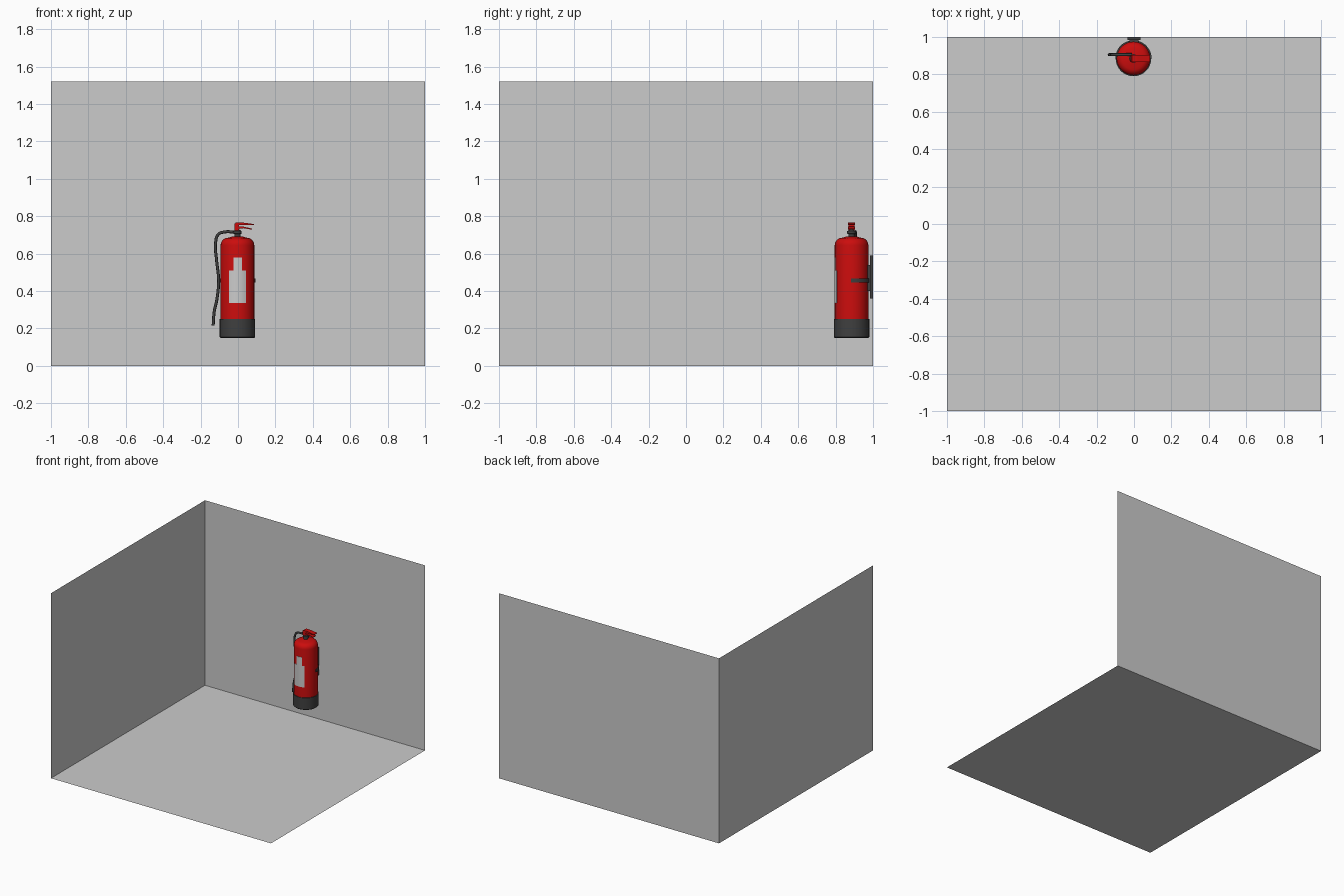
import bpy, bmesh, math
from mathutils import Vector

cube = bpy.data.objects.get("Cube")
if cube:
    bpy.data.objects.remove(cube, do_unlink=True)

CX, CY, R = -0.003, 0.885, 0.09


def material(name, r, g, b):
    m = bpy.data.materials.new(name)
    m.use_nodes = True
    m.diffuse_color = (r, g, b, 1)
    m.node_tree.nodes["Principled BSDF"].inputs["Base Color"].default_value = (r, g, b, 1)
    return m


GREY = material("light grey", 0.6, 0.6, 0.6)
RED = material("red", 0.6, 0.004, 0.004)
BLACK = material("charcoal", 0.05, 0.05, 0.05)


def build(name, verts, faces, mat, smooth=False):
    mesh = bpy.data.meshes.new(name)
    mesh.from_pydata(verts, [], faces)
    bm = bmesh.new()
    bm.from_mesh(mesh)
    bmesh.ops.recalc_face_normals(bm, faces=bm.faces)
    bm.to_mesh(mesh)
    bm.free()
    mesh.materials.append(mat)
    ob = bpy.data.objects.new(name, mesh)
    bpy.context.collection.objects.link(ob)
    if smooth:
        bpy.ops.object.select_all(action="DESELECT")
        ob.select_set(True)
        bpy.context.view_layer.objects.active = ob
        bpy.ops.object.shade_smooth_by_angle(angle=math.radians(35))
    return ob


def lathe(name, profile, mat, n=32):
    """Closed solid of revolution about the cylinder axis."""
    verts = [(CX + r * math.cos(2 * math.pi * i / n), CY + r * math.sin(2 * math.pi * i / n), z)
             for r, z in profile for i in range(n)]
    faces = [(k * n + i, k * n + (i + 1) % n, (k + 1) * n + (i + 1) % n, (k + 1) * n + i)
             for k in range(len(profile) - 1) for i in range(n)]
    faces += [tuple(range(n)), tuple(range(len(verts) - n, len(verts)))]
    return build(name, verts, faces, mat, True)


def extrude(name, outline, y0, y1, mat):
    """Outline in x and z, pushed along y."""
    n = len(outline)
    verts = [(x, y, z) for y in (y0, y1) for x, z in outline]
    faces = [(i, (i + 1) % n, n + (i + 1) % n, n + i) for i in range(n)]
    faces += [tuple(range(n)), tuple(range(n, 2 * n))]
    return build(name, verts, faces, mat)


def box(name, x0, x1, y0, y1, z0, z1, mat):
    return extrude(name, [(x0, z0), (x1, z0), (x1, z1), (x0, z1)], y0, y1, mat)


def curved_plate(name, radius, a0, a1, z0, z1, thick, mat, n=12):
    """Thin plate wrapped around the cylinder, angles in degrees."""
    verts = []
    for i in range(n + 1):
        a = math.radians(a0 + (a1 - a0) * i / n)
        for r, z in ((radius, z0), (radius + thick, z0), (radius + thick, z1), (radius, z1)):
            verts.append((CX + r * math.cos(a), CY + r * math.sin(a), z))
    faces = [(4 * i + k, 4 * i + (k + 1) % 4, 4 * i + 4 + (k + 1) % 4, 4 * i + 4 + k)
             for i in range(n) for k in range(4)]
    faces += [(0, 1, 2, 3), tuple(4 * n + k for k in range(4))]
    return build(name, verts, faces, mat, True)


# Room: floor and two walls as single sheets
H = 1.52
quad = [(0, 1, 2, 3)]
build("floor", [(-1, -1, 0), (1, -1, 0), (1, 1, 0), (-1, 1, 0)], quad, GREY)
build("back_wall", [(-1, 1, 0), (1, 1, 0), (1, 1, H), (-1, 1, H)], quad, GREY)
build("side_wall", [(-1, -1, 0), (-1, 1, 0), (-1, 1, H), (-1, -1, H)], quad, GREY)

# Cylinder, base boot and neck
dome = [(0.05 + 0.04 * math.cos(t * math.pi / 12), 0.645 + 0.04 * math.sin(t * math.pi / 12))
        for t in range(7)]
lathe("tank", [(R, 0.2)] + dome + [(0.022, 0.693)], RED)
lathe("base_boot", [(0.09, 0.15), (0.095, 0.155), (0.095, 0.25), (R - 0.002, 0.25)], BLACK)
lathe("neck", [(0.017, 0.688), (0.017, 0.705), (0.023, 0.707), (0.023, 0.72), (0.012, 0.728)],
      BLACK, 16)

# Valve block with carrying handle and squeeze lever
box("valve_block", -0.02, 0.005, 0.868, 0.902, 0.725, 0.762, RED)
extrude("carry_handle", [(0, 0.732), (0.03, 0.736), (0.075, 0.728), (0.075, 0.734),
                         (0.03, 0.744), (0, 0.744)], 0.866, 0.904, RED)
extrude("squeeze_lever", [(-0.02, 0.752), (0.085, 0.753), (0.085, 0.758),
                          (0.02, 0.767), (-0.012, 0.767)], 0.866, 0.904, RED)

# Hose hanging beside the tank
path = [(-0.01, 0.714), (-0.07, 0.716), (-0.105, 0.703), (-0.12, 0.655), (-0.115, 0.57),
        (-0.104, 0.46), (-0.112, 0.36), (-0.127, 0.29), (-0.133, 0.215)]
curve = bpy.data.curves.new("hose", "CURVE")
curve.dimensions = "3D"
curve.bevel_depth = 0.008
curve.bevel_resolution = 2
curve.resolution_u = 6
curve.use_fill_caps = True
spline = curve.splines.new("BEZIER")
spline.bezier_points.add(len(path) - 1)
for p, (x, z) in zip(spline.bezier_points, path):
    p.co = Vector((x, 0.905, z))
    p.handle_left_type = p.handle_right_type = "AUTO"
curve.materials.append(BLACK)
bpy.context.collection.objects.link(bpy.data.objects.new("hose", curve))

# Wall bracket and clip arms
box("bracket_plate", -0.035, 0.035, 0.983, 0.999, 0.36, 0.59, BLACK)
box("bracket_spacer", -0.025, 0.025, 0.97, 0.985, 0.4, 0.54, BLACK)
curved_plate("clip_arms", R, -2, 182, 0.446, 0.466, 0.007, BLACK, 24)

# Front label with a narrower heading strip
curved_plate("label", R - 0.001, 240, 299, 0.335, 0.51, 0.003, GREY)
curved_plate("label_heading", R - 0.001, 256, 286, 0.51, 0.58, 0.003, GREY)
